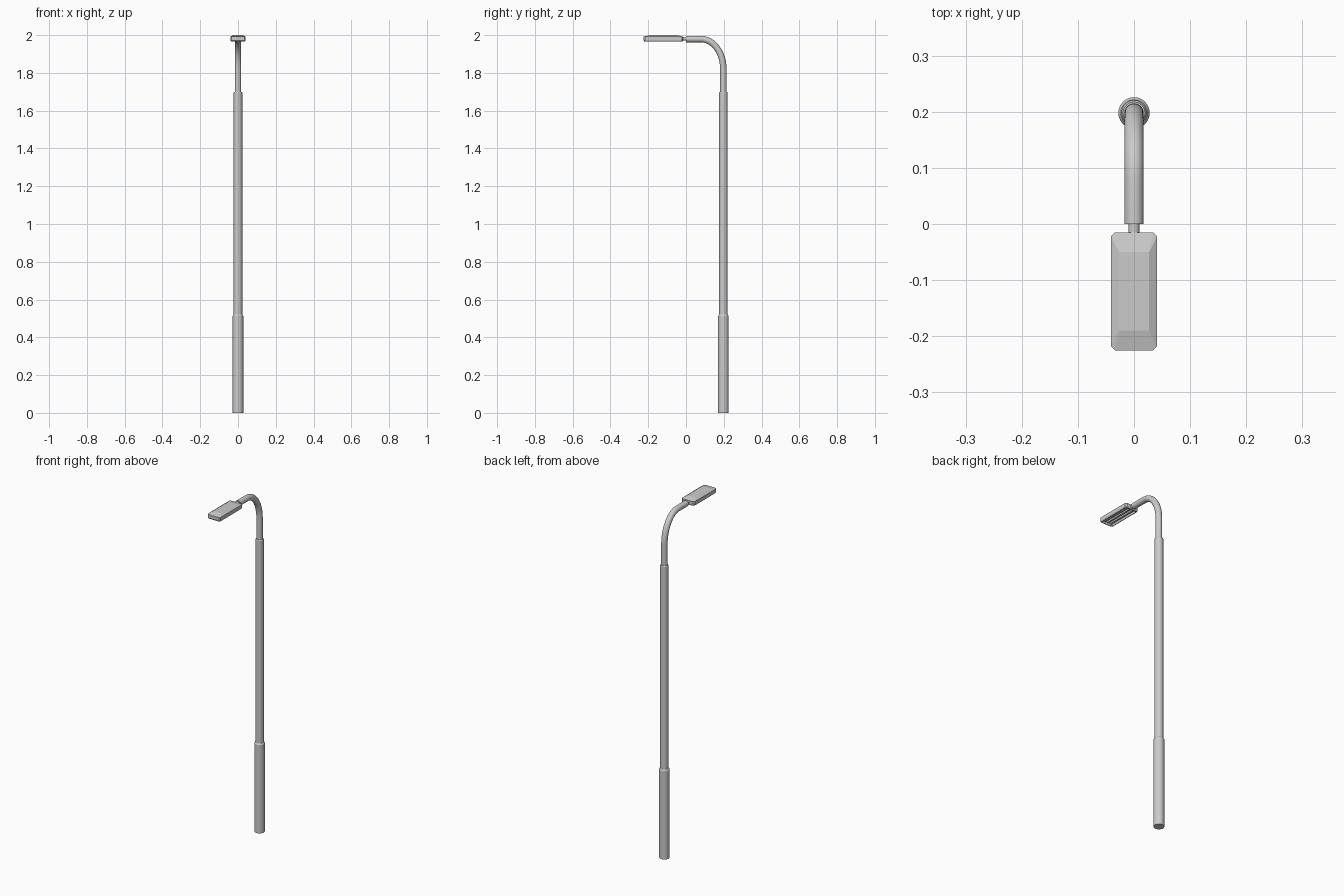
import bpy, bmesh, math
from mathutils import Vector

if "Cube" in bpy.data.objects:
    bpy.data.objects.remove(bpy.data.objects["Cube"])

POLE_Y = 0.198
SIDES = 24


def loft(name, loops, smooth=False):
    """Skin a list of equal-length closed loops and cap both ends."""
    bm = bmesh.new()
    rings = [[bm.verts.new(p) for p in loop] for loop in loops]
    n = len(rings[0])
    for a, b in zip(rings, rings[1:]):
        for i in range(n):
            j = (i + 1) % n
            bm.faces.new((a[i], a[j], b[j], b[i]))
    bm.faces.new(rings[0][::-1])
    bm.faces.new(rings[-1])
    bmesh.ops.recalc_face_normals(bm, faces=bm.faces)
    mesh = bpy.data.meshes.new(name)
    bm.to_mesh(mesh)
    bm.free()
    ob = bpy.data.objects.new(name, mesh)
    bpy.context.collection.objects.link(ob)
    if smooth:
        bpy.ops.object.select_all(action='DESELECT')
        ob.select_set(True)
        bpy.context.view_layer.objects.active = ob
        bpy.ops.object.shade_smooth_by_angle(angle=math.radians(30))
    return ob


def ring(y, z, r, tilt=0.0):
    """Circle around a path point; tilt 0 = path goes up, 90 degrees = path goes to -y."""
    side = Vector((0, math.cos(tilt), math.sin(tilt)))
    pts = []
    for i in range(SIDES):
        a = 2 * math.pi * i / SIDES
        pts.append(Vector((0, y, z)) + Vector((1, 0, 0)) * r * math.cos(a) + side * r * math.sin(a))
    return pts


def octagon(z, hx, y0, y1, c):
    """Rectangle with cut corners at height z."""
    return [(hx, y0 + c, z), (hx, y1 - c, z), (hx - c, y1, z), (-hx + c, y1, z),
            (-hx, y1 - c, z), (-hx, y0 + c, z), (-hx + c, y0, z), (hx - c, y0, z)]


# Stepped pole: wide base sleeve and slimmer shaft
loft("base_sleeve", [ring(POLE_Y, z, r) for z, r in
                     [(0, 0.028), (0.513, 0.028), (0.52, 0.0235)]], True)
loft("shaft", [ring(POLE_Y, z, r) for z, r in
               [(0.5, 0.0225), (1.695, 0.0225), (1.70, 0.0195)]], True)

# Curved arm: straight, elliptical bend, straight
BY, BZ, TOP = 0.118, 0.16, 1.979
path = [(POLE_Y, 1.68, 0.0)]
for i in range(13):
    t = math.pi / 2 * i / 12
    tilt = math.atan2(BY * math.sin(t), BZ * math.cos(t))
    path.append((POLE_Y - BY + BY * math.cos(t), TOP - BZ + BZ * math.sin(t), tilt))
path.append((0.0, TOP, math.pi / 2))
loft("curved_arm", [ring(y, z, 0.017, t) for y, z, t in path], True)

# Thin spigot joining the arm to the lamp
loft("spigot", [ring(y, 1.981, 0.01, math.pi / 2) for y in (0.01, -0.03)], True)

# Lamp head: recessed underside, cut corners, bevelled lid
loft("lamp_head", [
    octagon(1.982, 0.032, -0.213, -0.027, 0.003),
    octagon(1.967, 0.034, -0.216, -0.024, 0.004),
    octagon(1.967, 0.038, -0.221, -0.018, 0.006),
    octagon(1.972, 0.041, -0.225, -0.015, 0.007),
    octagon(1.992, 0.041, -0.225, -0.015, 0.007),
    octagon(2.0, 0.027, -0.19, -0.05, 0.0005),
])

# Lengthwise light strips in the recess
for i, x in enumerate((-0.02, 0.0, 0.02)):
    strip = loft(f"light_strip_{i + 1}", [octagon(z, hx, -0.208, -0.032, 0.001)
                                          for z, hx in ((1.972, 0.005), (1.984, 0.007))])
    strip.location.x = x
